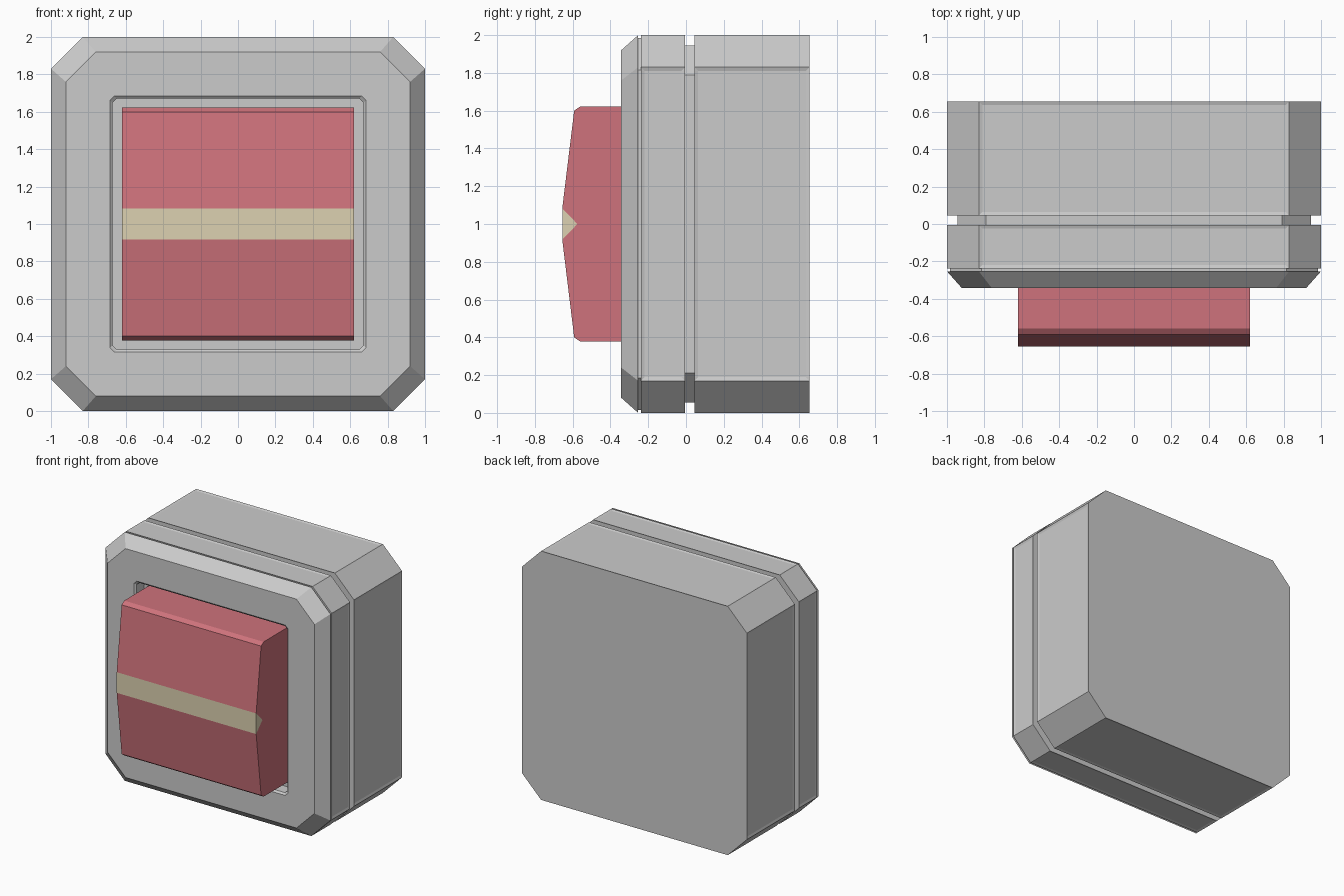
import bpy, bmesh

if "Cube" in bpy.data.objects:
    bpy.data.objects.remove(bpy.data.objects["Cube"])


def finish(name, bm, color=None):
    bmesh.ops.recalc_face_normals(bm, faces=bm.faces)
    mesh = bpy.data.meshes.new(name)
    bm.to_mesh(mesh)
    bm.free()
    obj = bpy.data.objects.new(name, mesh)
    bpy.context.collection.objects.link(obj)
    if color:
        mat = bpy.data.materials.new(name + "_colour")
        mat.diffuse_color = (*color, 1)
        mat.use_nodes = True
        mat.node_tree.nodes["Principled BSDF"].inputs["Base Color"].default_value = mat.diffuse_color
        mesh.materials.append(mat)
    return obj


def octagon(bm, half, cut, y):
    """Square ring with cut corners, facing the y axis, centred at z = 1."""
    c = half - cut
    pts = [(half, c), (c, half), (-c, half), (-half, c),
           (-half, -c), (-c, -half), (c, -half), (half, -c)]
    return [bm.verts.new((x, y, z + 1)) for x, z in pts]


def loft(name, rings, caps=True, panels=False):
    bm = bmesh.new()
    loops = [octagon(bm, *r) for r in rings]
    sides = []
    for a, b in zip(loops, loops[1:]):
        for i in range(8):
            j = (i + 1) % 8
            f = bm.faces.new((a[i], a[j], b[j], b[i]))
            if i % 2:
                sides.append(f)
    if caps:
        bm.faces.new(loops[0])
        bm.faces.new(loops[-1])
    if panels:
        # shallow sunken panel on each of the four broad sides
        bmesh.ops.recalc_face_normals(bm, faces=bm.faces)
        bmesh.ops.inset_individual(bm, faces=sides, thickness=0.027, depth=-0.006)
    return finish(name, bm)


def prism(name, profile, half_width, color):
    """Extrude a (y, z) profile along x."""
    bm = bmesh.new()
    l, r = [[bm.verts.new((s * half_width, y, z)) for y, z in profile] for s in (-1, 1)]
    n = len(profile)
    bm.faces.new(l)
    bm.faces.new(r)
    for i in range(n):
        j = (i + 1) % n
        bm.faces.new((l[i], l[j], r[j], r[i]))
    return finish(name, bm, color)


# Housing: rear box, recessed groove and middle band
loft("rear_housing", [(1, 0.17, 0.655), (1, 0.17, 0.045)], panels=True)
loft("groove_core", [(0.945, 0.155, 0.05), (0.945, 0.155, -0.01)])
loft("middle_band", [(1, 0.17, -0.005), (1, 0.17, -0.238)], panels=True)

# Front bezel: thin seam, sloped rim, face and chamfered switch well
loft("front_bezel", [(0.985, 0.17, -0.238), (0.985, 0.17, -0.253),
                     (1, 0.17, -0.253), (0.92, 0.16, -0.343),
                     (0.685, 0.025, -0.343), (0.67, 0.02, -0.33),
                     (0.67, 0.02, -0.238)], caps=False)

# Rocker switch, mirrored about its notch
half = [(-0.655, 1.083), (-0.592, 1.6), (-0.56, 1.622), (-0.239, 1.622)]
lower = [(y, 2 - z) for y, z in reversed(half)]
prism("rocker", [(-0.575, 1.0)] + half + lower, 0.62, (0.62, 0.17, 0.2))

# Pale stripe filling the notch
prism("rocker_stripe", [(-0.575, 1.0), (-0.655, 1.083), (-0.655, 0.917)],
      0.62, (0.72, 0.64, 0.44))
